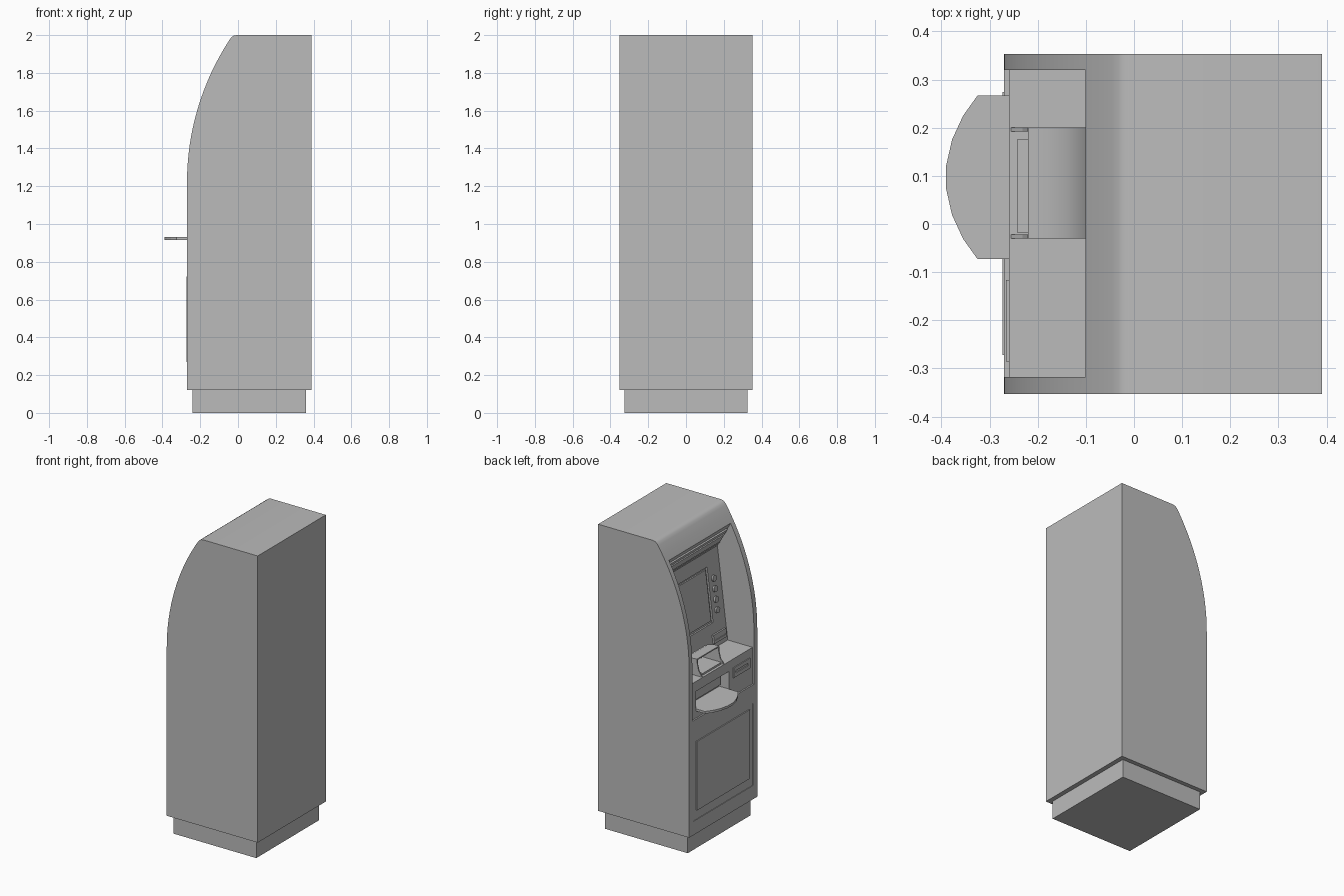
import bpy, bmesh, math
from mathutils import Matrix, Vector

if "Cube" in bpy.data.objects:
    bpy.data.objects.remove(bpy.data.objects["Cube"], do_unlink=True)

grey = bpy.data.materials.new("plain_grey")
grey.use_nodes = True
COLOUR = (0.5, 0.5, 0.5, 1)
grey.diffuse_color = COLOUR
grey.node_tree.nodes["Principled BSDF"].inputs["Base Color"].default_value = COLOUR


def finish(name, bm):
    bmesh.ops.recalc_face_normals(bm, faces=bm.faces)
    mesh = bpy.data.meshes.new(name)
    bm.to_mesh(mesh)
    bm.free()
    mesh.materials.append(grey)
    obj = bpy.data.objects.new(name, mesh)
    bpy.context.collection.objects.link(obj)
    return obj


def extrude(name, points, offset):
    """Closed outline of 3D points pushed along an offset."""
    bm = bmesh.new()
    face = bm.faces.new([bm.verts.new(p) for p in points])
    moved = bmesh.ops.extrude_face_region(bm, geom=[face])["geom"]
    verts = [v for v in moved if isinstance(v, bmesh.types.BMVert)]
    bmesh.ops.translate(bm, verts=verts, vec=offset)
    return finish(name, bm)


def side_profile(name, xz, y0, y1):
    return extrude(name, [(x, y0, z) for x, z in xz], (0, y1 - y0, 0))


def box(name, x, y, z, tilt=0):
    """Box from three (min, max) ranges, tilted about its centre."""
    bm = bmesh.new()
    bmesh.ops.create_cube(bm, size=1)
    size = [b - a for a, b in (x, y, z)]
    mid = Vector([(a + b) / 2 for a, b in (x, y, z)])
    bm.transform(Matrix.Translation(mid) @ Matrix.Rotation(tilt, 4, 'Y')
                 @ Matrix.Diagonal((*size, 1)))
    return finish(name, bm)


def activate(obj):
    bpy.ops.object.select_all(action='DESELECT')
    obj.select_set(True)
    bpy.context.view_layer.objects.active = obj


def cut(obj, cutter):
    cutter.hide_render = True
    mod = obj.modifiers.new("cut", 'BOOLEAN')
    mod.operation = 'DIFFERENCE'
    mod.solver = 'EXACT'
    mod.object = cutter
    activate(obj)
    bpy.ops.object.modifier_apply(modifier=mod.name)
    bpy.data.objects.remove(cutter, do_unlink=True)


def smooth(obj):
    activate(obj)
    bpy.ops.object.shade_smooth_by_angle(angle=math.radians(30))


# Leaning back panel of the recess
LEAN = math.atan(0.125)


def panel_x(z):
    return -0.08 + 0.125 * (z - 1.11)


def panel_box(name, y, z, depth):
    x = panel_x(sum(z) / 2)
    return box(name, (x - depth, x + depth), y, z, LEAN)


# Plinth
box("plinth", (-0.24, 0.36), (-0.325, 0.325), (0, 0.12))

# Cabinet with an arched front
R, STEPS = 1.379, 16
sweep = math.asin(0.755 / R)
profile = [(0.39, 0.12), (-0.27, 0.12)]
for i in range(STEPS + 1):
    a = sweep * i / STEPS
    profile.append((-0.27 + R * (1 - math.cos(a)), 1.22 + R * math.sin(a)))
profile += [(-0.034, 1.989), (-0.022, 1.997), (-0.006, 2.0), (0.39, 2.0)]
cabinet = side_profile("cabinet", profile, -0.353, 0.353)

# Recess for the fascia, deck, leaning panel and overhang
recess = [(-0.26, 0.87), (-0.26, 1.11), (-0.08, 1.11), (-0.005, 1.71),
          (-0.1, 1.88), (-0.195, 2.05), (-0.5, 2.05), (-0.5, 0.87)]
cut(cabinet, side_profile("recess_cutter", recess, -0.318, 0.32))
# Screen opening, cash opening and door pocket
cut(cabinet, panel_box("screen_cutter", (-0.195, 0.195), (1.265, 1.62), 0.012))
cut(cabinet, box("cash_cutter", (-0.4, -0.19), (-0.073, 0.267), (0.93, 1.045)))
cut(cabinet, box("door_cutter", (-0.4, -0.266), (-0.31, 0.31), (0.21, 0.75)))
smooth(cabinet)

# Lower door plate
box("door_plate", (-0.273, -0.264), (-0.272, 0.274), (0.27, 0.722))

# Screen glass, set back inside a narrow border
panel_box("screen_glass", (-0.18, 0.18), (1.28, 1.605), 0.006).location.x = 0.008

# Selection buttons on both sides of the screen
for side in (-1, 1):
    for i in range(4):
        z = 1.33 + 0.067 * i
        bm = bmesh.new()
        bmesh.ops.create_cone(bm, cap_ends=True, segments=12, radius1=0.02,
                              radius2=0.02, depth=0.024)
        bm.transform(Matrix.Translation((panel_x(z), side * 0.243, z))
                     @ Matrix.Rotation(LEAN + math.pi / 2, 4, 'Y'))
        smooth(finish("selection_button", bm))

# Receipt slot low on the panel
receipt = panel_box("receipt_slot", (-0.3, -0.17), (1.14, 1.195), 0.012)
cut(receipt, box("receipt_cutter", (-0.2, -0.082), (-0.285, -0.185), (1.16, 1.175)))

# Lamp strip under the overhang
slope = math.atan2(-0.095, 0.17)
box("lamp_housing", (-0.062, -0.046), (-0.3, 0.3), (1.735, 1.855), slope)
box("lamp_strip", (-0.069, -0.045), (-0.28, 0.28), (1.765, 1.825), slope)

# Keypad on the deck
box("keypad", (-0.243, -0.11), (-0.018, 0.175), (1.105, 1.122))

# Privacy hood: curved cover with two wings
T = 0.008
top = [(-0.062, 1.13), (-0.085, 1.165), (-0.11, 1.19), (-0.14, 1.207),
       (-0.18, 1.217), (-0.22, 1.22)]
cover = top + [(x, z - T) for x, z in reversed(top)]
smooth(side_profile("hood_cover", cover, -0.03, 0.2))
wing = top + [(-0.222, 1.185), (-0.232, 1.145), (-0.256, 1.11), (-0.06, 1.11)]
for y in (-0.03, 0.2 - T):
    side_profile("hood_wing", wing, y, y + T)

# Card reader on the fascia
reader = box("card_reader", (-0.266, -0.25), (-0.286, -0.116), (0.987, 1.053))
cut(reader, box("card_cutter", (-0.3, -0.258), (-0.265, -0.137), (1.012, 1.028)))

# Cash outlet lip and rounded shelf
box("cash_shutter", (-0.215, -0.185), (-0.05, 0.245), (0.955, 1.02))
half = [(-0.25, 0.17), (-0.325, 0.17), (-0.355, 0.128),
        (-0.378, 0.078), (-0.39, 0.025)]
outline = half + [(x, -y) for x, y in reversed(half)]
extrude("cash_shelf", [(x, y + 0.097, 0.915) for x, y in outline], (0, 0, 0.015))
